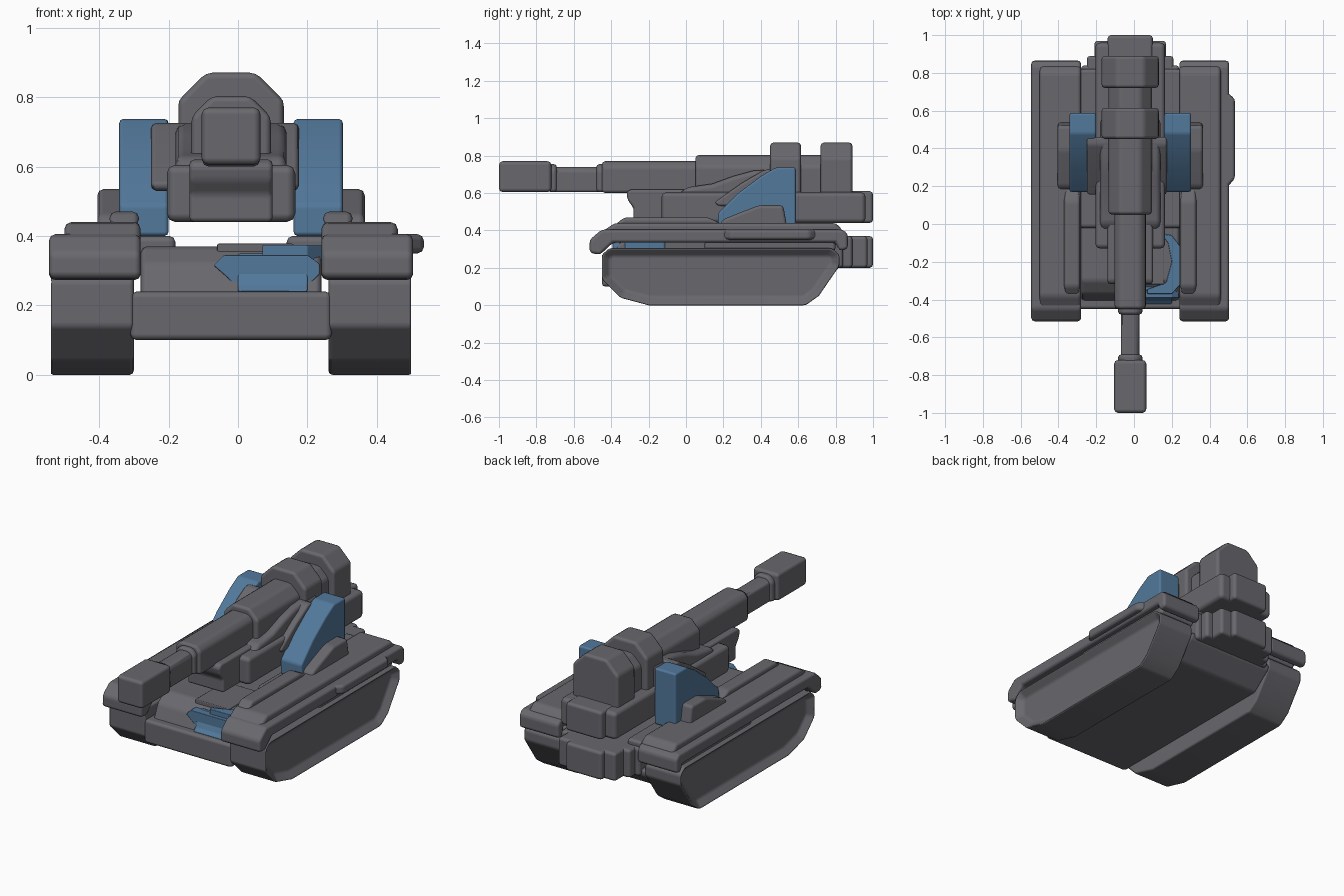
import bpy
import bmesh
import math

if "Cube" in bpy.data.objects:
    bpy.data.objects.remove(bpy.data.objects["Cube"], do_unlink=True)

CX = -0.02  # centre line of the vehicle


def material(name, rgb):
    m = bpy.data.materials.new(name)
    m.use_nodes = True
    m.diffuse_color = (*rgb, 1)
    m.node_tree.nodes["Principled BSDF"].inputs["Base Color"].default_value = (*rgb, 1)
    return m


GREY = material("armour grey", (0.14, 0.138, 0.155))
BLUE = material("panel blue", (0.085, 0.19, 0.33))

# How an outline point and a depth become a position, for each extrusion axis
PLACE = {
    "x": lambda p, d: (d, p[0], p[1]),
    "y": lambda p, d: (p[0], d, p[1]),
    "z": lambda p, d: (p[0], p[1], d),
}


def prism(name, pts, a, b, axis="x", mat=GREY, bevel=0.018, inset=None):
    """Extrude an outline from a to b along an axis, optionally recessing the end at b."""
    bm = bmesh.new()
    place = PLACE[axis]
    near = [bm.verts.new(place(p, a)) for p in pts]
    far = [bm.verts.new(place(p, b)) for p in pts]
    bm.faces.new(near)
    end = bm.faces.new(far)
    for i in range(len(pts)):
        j = (i + 1) % len(pts)
        bm.faces.new((near[i], near[j], far[j], far[i]))
    bmesh.ops.recalc_face_normals(bm, faces=bm.faces[:])
    if inset:
        bmesh.ops.inset_individual(bm, faces=[end], thickness=inset[0], depth=-inset[1])
    me = bpy.data.meshes.new(name)
    bm.to_mesh(me)
    bm.free()
    me.materials.append(mat)
    for p in me.polygons:
        p.use_smooth = True
    ob = bpy.data.objects.new(name, me)
    bpy.context.collection.objects.link(ob)
    mod = ob.modifiers.new("soft edges", "BEVEL")
    mod.width = bevel
    mod.segments = 2
    mod.angle_limit = math.radians(20)
    mod.harden_normals = True


def box(name, x, y, z, mat=GREY, bevel=0.018):
    pts = [(y[0], z[0]), (y[1], z[0]), (y[1], z[1]), (y[0], z[1])]
    prism(name, pts, x[0], x[1], mat=mat, bevel=bevel)


def arch(half, low, high, cut):
    """Cross-section with two chamfered top corners."""
    return [(CX - half, low), (CX + half, low), (CX + half, high - cut),
            (CX + half - cut, high), (CX - half + cut, high), (CX - half, high - cut)]


# Running gear, fenders and support walls on both sides
track = [(-0.45, 0.27), (-0.45, 0.14), (-0.35, 0.04), (-0.2, 0), (0.64, 0),
         (0.71, 0.05), (0.82, 0.21), (0.82, 0.27), (0.78, 0.305), (-0.41, 0.305)]
fender = [(-0.515, 0.28), (-0.515, 0.35), (-0.45, 0.405), (0.84, 0.405), (0.865, 0.38),
          (0.865, 0.3), (0.82, 0.29), (0.8, 0.335), (-0.39, 0.335), (-0.46, 0.27)]
fender_top = [(-0.47, 0.38), (-0.38, 0.44), (0.8, 0.44), (0.84, 0.4), (0.84, 0.36), (-0.4, 0.36)]
ridge = [(-0.38, 0.43), (-0.33, 0.47), (0.12, 0.47), (0.2, 0.43)]
wall = [(0.17, 0.4), (0.17, 0.49), (0.28, 0.6), (0.4, 0.69), (0.48, 0.737), (0.587, 0.737), (0.587, 0.4)]
bump = [(0.17, 0.42), (0.2, 0.46), (0.3, 0.5), (0.39, 0.535), (0.52, 0.535), (0.54, 0.42)]

for side, s in (("right", -1), ("left", 1)):
    def at(d):
        return CX + s * d
    prism(side + "_track", track, at(0.28), at(0.524), inset=(0.045, 0.04))
    prism(side + "_fender", fender, at(0.26), at(0.524))
    prism(side + "_fender_top", fender_top, at(0.26), at(0.48), bevel=0.03)
    prism(side + "_fender_ridge", ridge, at(0.265), at(0.35))
    prism(side + "_support_wall", wall, at(0.18), at(0.322), mat=BLUE, bevel=0.012)
    prism(side + "_wall_foot", bump, at(0.3), at(0.385))
    box(side + "_fender_filler", (at(0.25), at(0.49)), (0.1, 0.8), (0.29, 0.35))
    box(side + "_deck_strip", (at(0.16), at(0.28)), (-0.02, 0.82), (0.34, 0.4))

prism("left_fender_bulge", [(0.46, 0.16), (0.535, 0.24), (0.535, 0.66), (0.46, 0.73)],
      0.35, 0.405, "z")

# Hull
lower = [(-0.45, 0.1), (-0.45, 0.24), (0.82, 0.24), (0.82, 0.2), (0.7, 0.1)]
upper = [(-0.42, 0.2), (-0.4, 0.25), (-0.37, 0.32), (-0.3, 0.37), (0.84, 0.37), (0.84, 0.2)]
prism("lower_hull", lower, CX - 0.29, CX + 0.29)
prism("upper_hull", upper, CX - 0.26, CX + 0.26)
box("hull_rear", (CX - 0.23, CX + 0.23), (0.7, 0.89), (0.2, 0.37))
box("hull_rear_step", (CX - 0.19, CX + 0.19), (0.85, 0.97), (0.2, 0.37))
box("hull_rear_plate", (CX - 0.12, CX + 0.12), (0.9, 1.0), (0.2, 0.37))

# Blue driver's panel, wrapping round the left front corner, and its hatch
panel = [(-0.07, 0.315), (-0.04, 0.345), (0.2, 0.345), (0.235, 0.32),
         (0.235, 0.29), (0.19, 0.245), (0.0, 0.245), (-0.03, 0.28)]
slope = [(-0.425, 0.24), (-0.405, 0.26), (-0.378, 0.322), (-0.345, 0.35), (-0.3, 0.33), (-0.36, 0.24)]
prism("driver_panel", slope, 0.0, 0.2, mat=BLUE, bevel=0.004)
prism("driver_panel_rim", panel, -0.392, -0.34, "y", mat=BLUE, bevel=0.004)
corner = [(0.14, -0.05), (0.2, -0.06), (0.246, -0.12), (0.246, -0.32), (0.2, -0.37),
          (0.07, -0.37), (0.07, -0.345), (0.17, -0.31), (0.2, -0.2), (0.18, -0.1)]
prism("driver_side_panel", corner, 0.3, 0.374, "z", mat=BLUE, bevel=0.004)
box("driver_hatch", (-0.06, 0.16), (-0.32, -0.04), (0.35, 0.378), bevel=0.005)

# Gun cradle, raised above the deck between the support walls
nose = [(-0.32, 0.6), (-0.31, 0.56), (-0.28, 0.52), (-0.28, 0.44), (0.1, 0.44), (0.1, 0.62), (-0.3, 0.62)]
prism("cradle_nose", nose, CX - 0.12, CX + 0.12)
box("cradle_body", (CX - 0.185, CX + 0.185), (-0.13, 0.96), (0.44, 0.605), bevel=0.025)
box("cradle_rear", (CX - 0.12, CX + 0.12), (0.85, 1.0), (0.44, 0.61))
shoulder = [(-0.06, 0.57), (0.0, 0.63), (0.14, 0.65), (0.25, 0.69), (0.36, 0.72), (0.56, 0.73), (0.56, 0.55)]
prism("cradle_shoulders", shoulder, CX - 0.16, CX + 0.16, bevel=0.025)
bridge = [(0.15, 0.55), (0.3, 0.655), (0.42, 0.725), (0.46, 0.725), (0.46, 0.53), (0.17, 0.53)]
prism("wall_bridge", bridge, -0.25, 0.175)

# Gun
box("muzzle", (CX - 0.085, CX + 0.085), (-1.0, -0.72), (0.605, 0.77), bevel=0.02)
prism("muzzle_taper", arch(0.065, 0.605, 0.755, 0.03), -0.74, -0.69, "y")
prism("thin_barrel", arch(0.05, 0.605, 0.74, 0.02), -0.73, -0.42, "y")
prism("barrel_taper", arch(0.065, 0.605, 0.755, 0.03), -0.48, -0.42, "y")
prism("thick_barrel", arch(0.083, 0.6, 0.77, 0.03), -0.45, 0.1, "y")
prism("breech", arch(0.115, 0.58, 0.803, 0.06), 0.05, 0.75, "y")
prism("front_breech_ring", arch(0.152, 0.56, 0.87, 0.08), 0.45, 0.615, "y")
prism("rear_breech_ring", arch(0.152, 0.54, 0.87, 0.08), 0.72, 0.89, "y")
